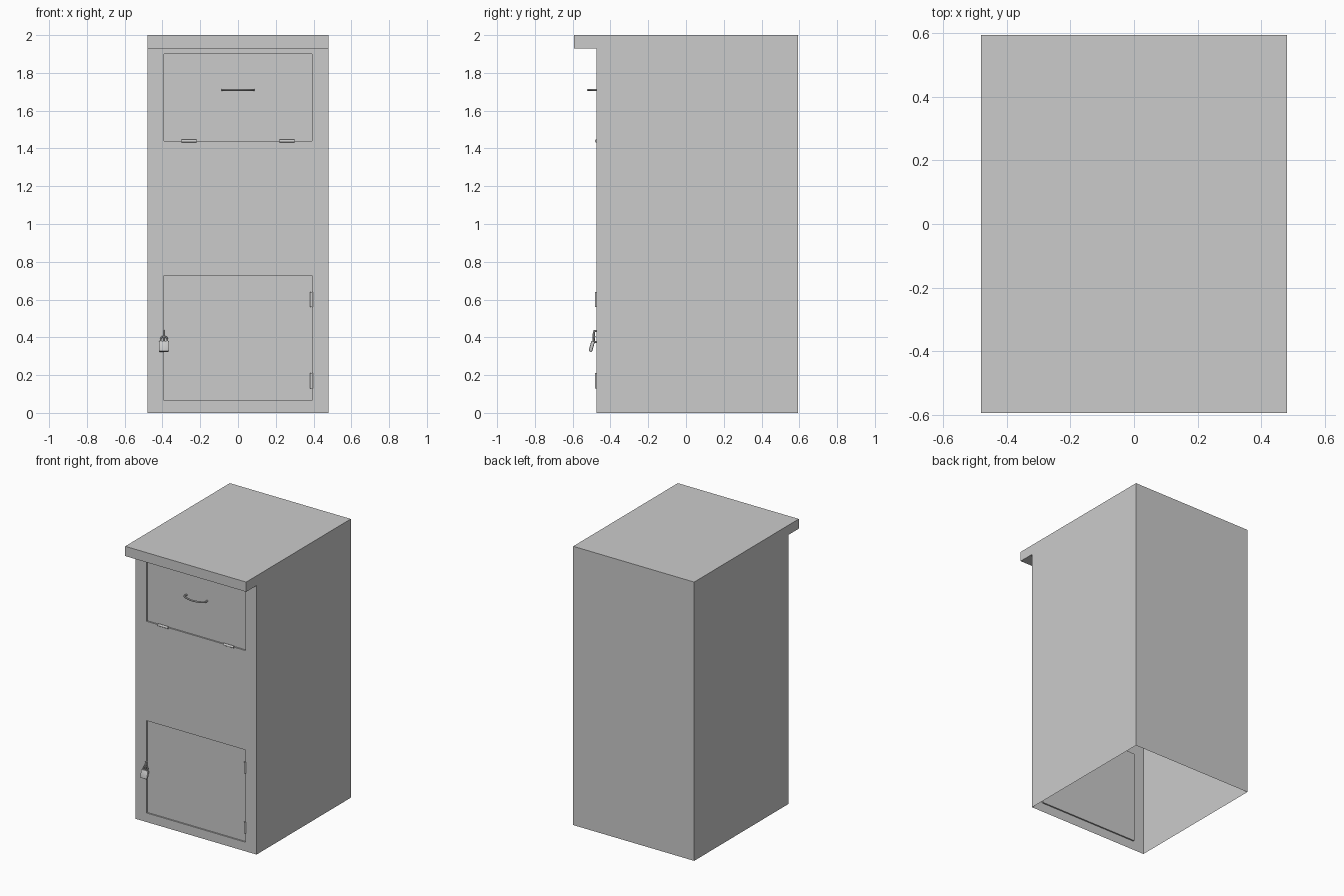
import bpy, bmesh, math
from mathutils import Matrix, Vector

if "Cube" in bpy.data.objects:
    bpy.data.objects.remove(bpy.data.objects["Cube"])

W, BACK, FRONT, LIP = 0.48, 0.593, -0.475, -0.593
ROOF, TOP = 1.93, 2.0


def finish(name, bm, smooth=False):
    me = bpy.data.meshes.new(name)
    bm.to_mesh(me)
    bm.free()
    ob = bpy.data.objects.new(name, me)
    bpy.context.collection.objects.link(ob)
    if smooth:
        bpy.ops.object.select_all(action='DESELECT')
        ob.select_set(True)
        bpy.context.view_layer.objects.active = ob
        bpy.ops.object.shade_smooth_by_angle(angle=math.radians(35))
    return ob


def tube(name, pts, radius):
    # round bar along a path, converted to a capped mesh
    cu = bpy.data.curves.new(name, 'CURVE')
    cu.dimensions = '3D'
    cu.bevel_depth = radius
    cu.bevel_resolution = 2
    cu.use_fill_caps = True
    sp = cu.splines.new('POLY')
    sp.points.add(len(pts) - 1)
    for p, co in zip(sp.points, pts):
        p.co = (*co, 1)
    ob = bpy.data.objects.new(name, cu)
    bpy.context.collection.objects.link(ob)
    bpy.ops.object.select_all(action='DESELECT')
    ob.select_set(True)
    bpy.context.view_layer.objects.active = ob
    bpy.ops.object.convert(target='MESH')
    bpy.ops.object.shade_smooth_by_angle(angle=math.radians(40))
    return bpy.context.object


# cabinet shell: open underneath, roof lip in front, two recessed doors
bm = bmesh.new()
xs = [-W, -0.393, 0.393, W]
zs = [0, 0.065, 0.727, 1.44, 1.90, ROOF]
grid = [[bm.verts.new((x, FRONT, z)) for x in xs] for z in zs]
doors = []
for j in range(5):
    for i in range(3):
        f = bm.faces.new((grid[j][i], grid[j][i + 1], grid[j + 1][i + 1], grid[j + 1][i]))
        if i == 1 and j in (1, 3):
            doors.append(f)
rims = []
for x, col in ((-W, 0), (W, 3)):
    rim = [bm.verts.new((x, y, z)) for y, z in
           ((LIP, ROOF), (LIP, TOP), (BACK, TOP), (BACK, 0))]
    bm.faces.new([row[col] for row in grid] + rim)
    rims.append(rim)
bm.faces.new(grid[-1] + [rims[1][0], rims[0][0]])
for k in range(3):
    bm.faces.new((rims[0][k], rims[1][k], rims[1][k + 1], rims[0][k + 1]))
bmesh.ops.recalc_face_normals(bm, faces=bm.faces[:])
for door in doors:
    ret = bmesh.ops.extrude_discrete_faces(bm, faces=[door])
    bmesh.ops.translate(bm, vec=(0, 0.01, 0), verts=ret['faces'][0].verts[:])
finish("cabinet_body", bm)


# hinge barrels
def hinge(name, loc, rot):
    bm = bmesh.new()
    m = Matrix.Translation(loc) @ rot
    bmesh.ops.create_cone(bm, cap_ends=True, segments=16, radius1=0.008, radius2=0.008,
                          depth=0.08, matrix=m)
    finish(name, bm, True)


for side, s in (("left", -1), ("right", 1)):
    hinge("flap_hinge_" + side, (s * 0.26, FRONT, 1.44), Matrix.Rotation(math.pi / 2, 4, 'Y'))
for level, z in (("lower", 0.17), ("upper", 0.60)):
    hinge("door_hinge_" + level, (0.39, FRONT, z), Matrix())

# bowed pull handle
path = [(-0.082, -0.464, 1.71), (-0.083, -0.485, 1.71)]
for i in range(9):
    t = -1 + i / 4
    path.append((t * 0.08, -0.518 + 0.024 * t * t, 1.71))
path += [(0.083, -0.485, 1.71), (0.082, -0.464, 1.71)]
tube("flap_handle", path, 0.006)

# hasp loop on the frame
hasp = [(-0.392, FRONT + 0.002, 0.433), (-0.392, -0.485, 0.433), (-0.392, -0.488, 0.42),
        (-0.392, -0.488, 0.39), (-0.392, -0.485, 0.375), (-0.392, FRONT + 0.002, 0.375)]
tube("hasp_loop", hasp, 0.006)

# padlock: bevelled body with a shackle, hanging at a tilt
tilt = Matrix.Translation((-0.392, -0.484, 0.405)) @ Matrix.Rotation(math.radians(-16), 4, 'X')
bm = bmesh.new()
bmesh.ops.create_cube(bm, size=1, matrix=Matrix.Translation((0, 0, -0.055)) @
                      Matrix.Diagonal((0.055, 0.019, 0.058, 1)))
bmesh.ops.bevel(bm, geom=bm.edges[:], offset=0.006, segments=2, profile=0.5, affect='EDGES')
bm.transform(tilt)
finish("padlock_body", bm, True)
arc = [(-0.017, 0, -0.035)]
arc += [(-0.017 * math.cos(math.pi * i / 10), 0, -0.017 + 0.017 * math.sin(math.pi * i / 10))
        for i in range(11)]
arc += [(0.017, 0, -0.035)]
tube("padlock_shackle", [tilt @ Vector(p) for p in arc], 0.0045)
